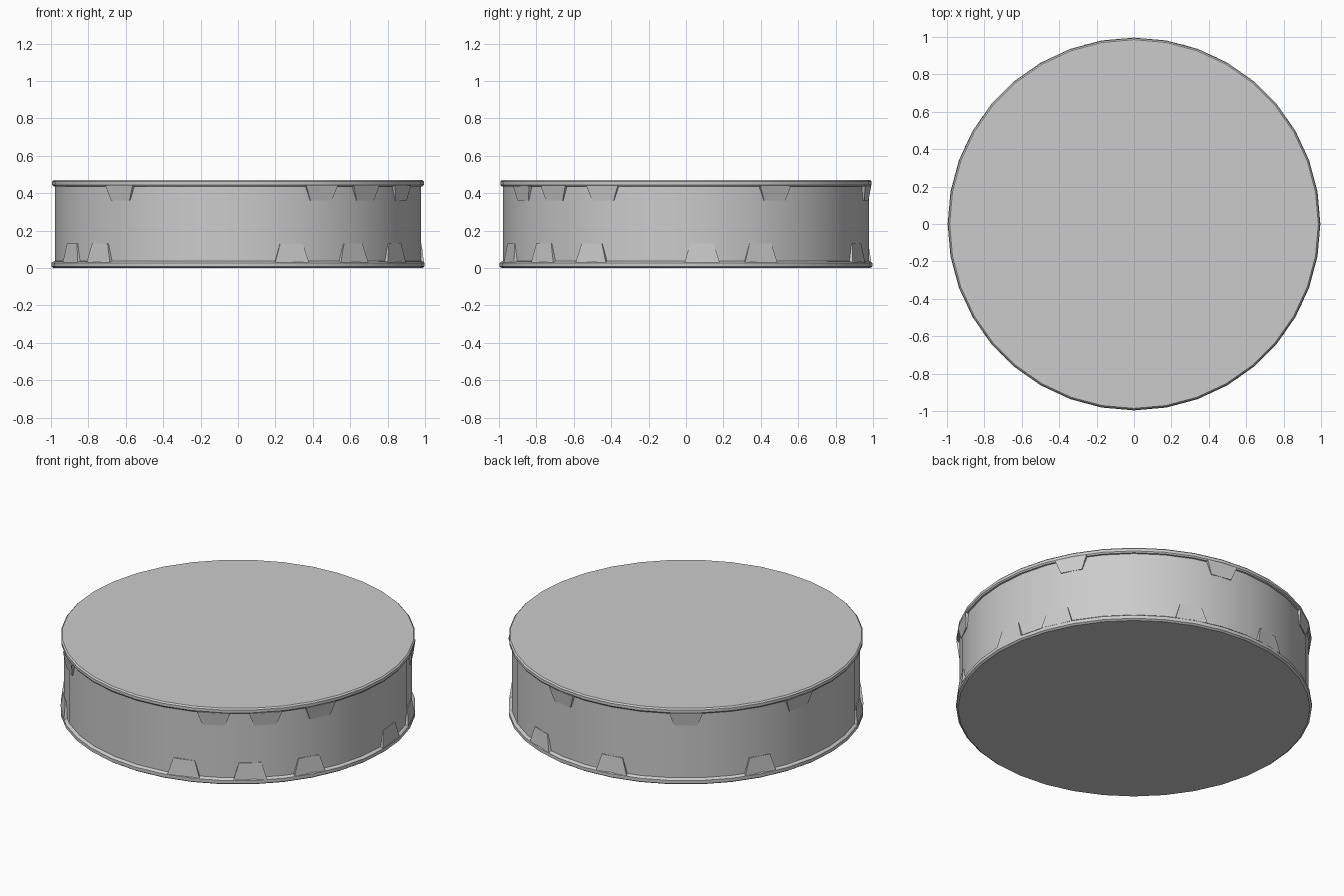
import bpy, bmesh, math

if "Cube" in bpy.data.objects:
    bpy.data.objects.remove(bpy.data.objects["Cube"])

SEGS = 36


def polar(r, a, z):
    return (r * math.cos(a), r * math.sin(a), z)


def make_object(name, bm, angle=35):
    bmesh.ops.recalc_face_normals(bm, faces=bm.faces)
    mesh = bpy.data.meshes.new(name)
    bm.to_mesh(mesh)
    bm.free()
    ob = bpy.data.objects.new(name, mesh)
    bpy.context.collection.objects.link(ob)
    bpy.ops.object.select_all(action='DESELECT')
    ob.select_set(True)
    bpy.context.view_layer.objects.active = ob
    bpy.ops.object.shade_smooth_by_angle(angle=math.radians(angle))
    return ob


# Closed disc: bottom rim, recessed wall and top rim in one lathe profile
profile = [(0.985, 0.0), (0.996, 0.008), (0.996, 0.028), (0.988, 0.035),
           (0.978, 0.037), (0.978, 0.436),
           (0.987, 0.437), (0.993, 0.445), (0.993, 0.462), (0.985, 0.47)]
bm = bmesh.new()
rings = [[bm.verts.new(polar(r, 2 * math.pi * i / SEGS, z)) for i in range(SEGS)]
         for r, z in profile]
for lo, hi in zip(rings, rings[1:]):
    for i in range(SEGS):
        j = (i + 1) % SEGS
        bm.faces.new((lo[i], lo[j], hi[j], hi[i]))
bm.faces.new(rings[0][::-1])
bm.faces.new(rings[-1])
make_object("disc_body", bm)


# Thin sloping tabs that run from each rim onto the wall
def add_tabs(name, angles, z_rim, z_end):
    bm = bmesh.new()
    for deg in angles:
        a = math.radians(deg)
        w0, w1 = 0.095, 0.065
        outer = [(0.994, a - w0, z_rim), (0.994, a + w0, z_rim),
                 (0.981, a + w1, z_end), (0.981, a - w1, z_end)]
        front = [bm.verts.new(polar(*p)) for p in outer]
        back = [bm.verts.new(polar(0.965, p[1], p[2])) for p in outer]
        bm.faces.new(front)
        bm.faces.new(back[::-1])
        for i in range(4):
            j = (i + 1) % 4
            bm.faces.new((front[i], back[i], back[j], front[j]))
    make_object(name, bm)


add_tabs("lower_tabs", (-139, -73, -51, -31, 5, 24, 69, 100, 150, 205), 0.03, 0.13)
add_tabs("upper_tabs", (-130, -63, -46, -27, 29, 80, 125, 165), 0.44, 0.36)
